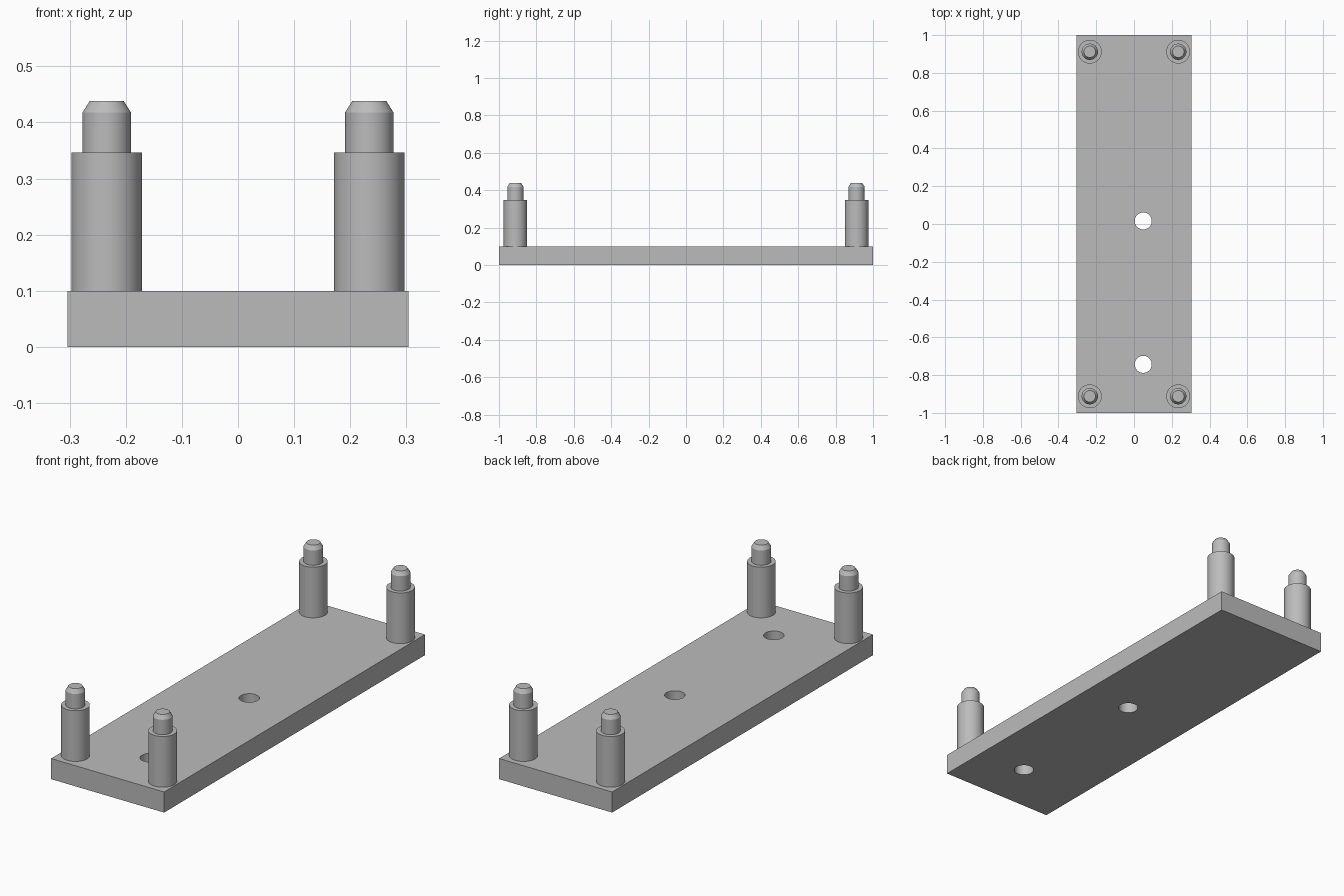
import bpy
import math

PLATE_X, PLATE_Y, PLATE_Z = 0.607, 2.0, 0.1
POST_X, POST_Y = 0.234, 0.912
HOLES = [(0.049, 0.016), (0.049, -0.743)]
HOLE_RADIUS = 0.045
SIDES = 48
# Post outline as (radius, height): body, shoulder, pin, chamfered tip
POST_PROFILE = [(0.0628, PLATE_Z), (0.0628, 0.346), (0.043, 0.346),
                (0.043, 0.418), (0.0305, 0.438)]

cube = bpy.data.objects.get("Cube")
if cube:
    bpy.data.objects.remove(cube, do_unlink=True)

grey = bpy.data.materials.new("grey")
grey.use_nodes = True
COLOUR = (0.5, 0.5, 0.5, 1)
grey.diffuse_color = COLOUR
grey.node_tree.nodes["Principled BSDF"].inputs["Base Color"].default_value = COLOUR


def activate(obj):
    bpy.ops.object.select_all(action="DESELECT")
    obj.select_set(True)
    bpy.context.view_layer.objects.active = obj


def smooth(obj):
    activate(obj)
    bpy.ops.object.shade_smooth_by_angle(angle=math.radians(25))


def lathe(name, profile, x, y):
    """Closed turned solid from a (radius, height) profile."""
    verts, faces = [], []
    for r, z in profile:
        for i in range(SIDES):
            a = math.tau * i / SIDES
            verts.append((r * math.cos(a), r * math.sin(a), z))
    for k in range(len(profile) - 1):
        low, high = k * SIDES, (k + 1) * SIDES
        for i in range(SIDES):
            j = (i + 1) % SIDES
            faces.append((low + i, low + j, high + j, high + i))
    faces.append(tuple(reversed(range(SIDES))))
    faces.append(tuple(range(len(verts) - SIDES, len(verts))))
    mesh = bpy.data.meshes.new(name)
    mesh.from_pydata(verts, [], faces)
    mesh.materials.append(grey)
    obj = bpy.data.objects.new(name, mesh)
    obj.location = (x, y, 0)
    bpy.context.collection.objects.link(obj)
    return obj


# Base plate
bpy.ops.mesh.primitive_cube_add(size=1, location=(0, 0, PLATE_Z / 2))
plate = bpy.context.object
plate.name = "base_plate"
plate.scale = (PLATE_X, PLATE_Y, PLATE_Z)
bpy.ops.object.transform_apply(location=True, rotation=False, scale=True)
plate.data.materials.append(grey)

# Through holes
for x, y in HOLES:
    cutter = lathe("hole_cutter", [(HOLE_RADIUS, -0.1), (HOLE_RADIUS, 0.2)], x, y)
    cutter.hide_render = True
    activate(plate)
    cut = plate.modifiers.new("hole", "BOOLEAN")
    cut.operation = "DIFFERENCE"
    cut.solver = "EXACT"
    cut.object = cutter
    bpy.ops.object.modifier_apply(modifier=cut.name)
    bpy.data.objects.remove(cutter, do_unlink=True)
smooth(plate)

# Four corner posts with stepped pins
for side, sx in (("left", 1), ("right", -1)):
    for end, sy in (("front", -1), ("back", 1)):
        smooth(lathe(f"{end}_{side}_post", POST_PROFILE, sx * POST_X, sy * POST_Y))
